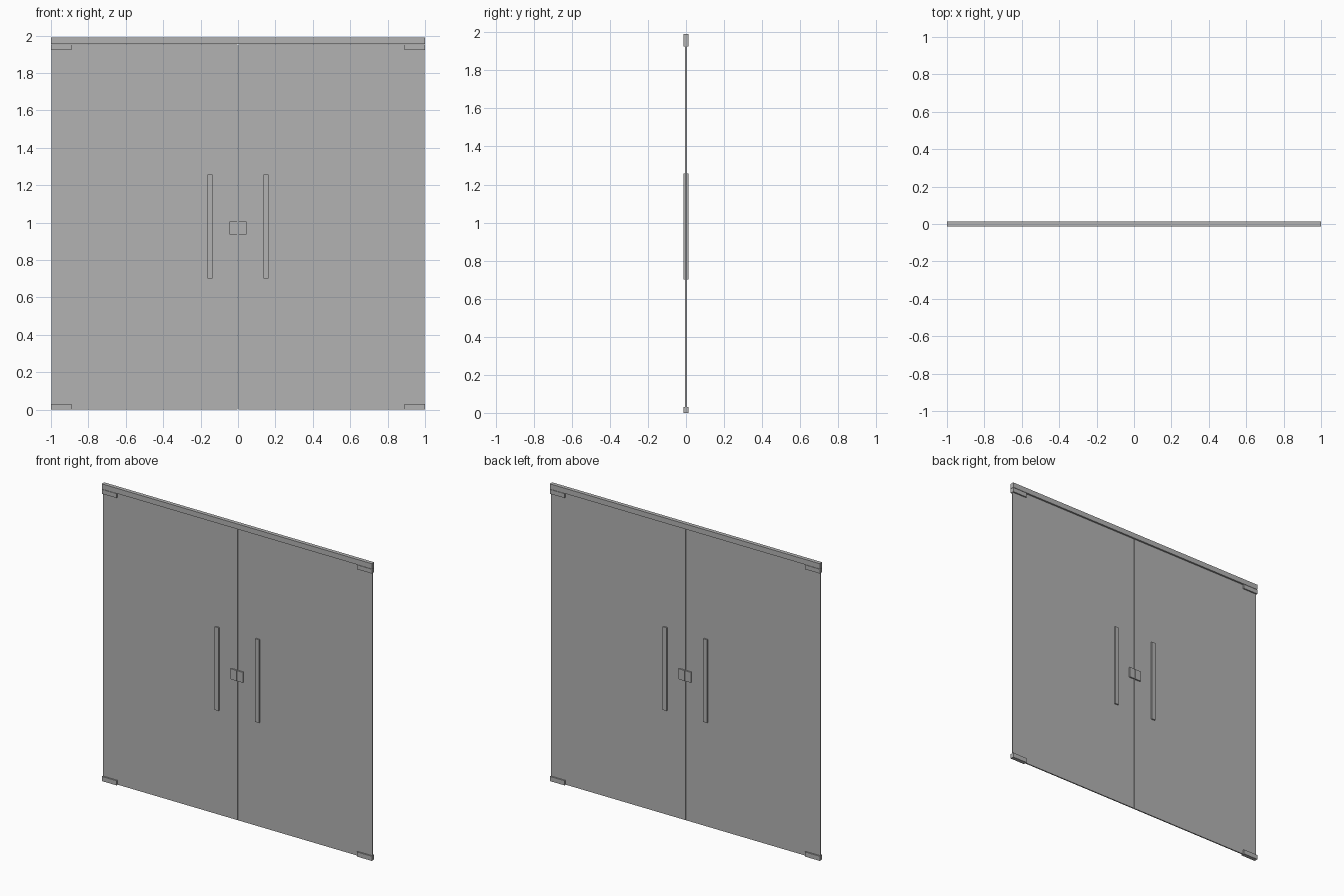
import bpy

cube = bpy.data.objects.get("Cube")
if cube:
    bpy.data.objects.remove(cube, do_unlink=True)

# One neutral grey for the whole door set
grey = bpy.data.materials.new("neutral_grey")
grey.use_nodes = True
colour = (0.45, 0.45, 0.45, 1)
grey.diffuse_color = colour
grey.node_tree.nodes["Principled BSDF"].inputs["Base Color"].default_value = colour

HEIGHT = 1.99
RAIL_BOTTOM = 1.955
FITTING_DEPTH = 0.026
GLASS_DEPTH = 0.008
SEAM = 0.0015


def box(name, x0, x1, z0, z1, depth):
    """Box spanning x0-x1 and z0-z1, centred on y = 0."""
    bpy.ops.mesh.primitive_cube_add(size=1, location=((x0 + x1) / 2, 0, (z0 + z1) / 2))
    part = bpy.context.object
    part.name = name
    part.scale = (abs(x1 - x0), depth, z1 - z0)
    bpy.ops.object.transform_apply(location=False, rotation=False, scale=True)
    part.data.materials.append(grey)
    return part


# Header rail across both leaves
box("top_rail", -1, 1, RAIL_BOTTOM, HEIGHT, FITTING_DEPTH)

# Each leaf: panel, corner patches, pull handle and half of the lock
for side, s in (("left", 1), ("right", -1)):
    box(side + "_glass_panel", s * SEAM, s * 0.998, 0.002, RAIL_BOTTOM - 0.002, GLASS_DEPTH)
    box(side + "_bottom_patch", s * 0.89, s, 0, 0.031, FITTING_DEPTH)
    box(side + "_top_patch", s * 0.89, s, 1.924, RAIL_BOTTOM - 0.002, FITTING_DEPTH)
    box(side + "_pull_handle", s * 0.136, s * 0.164, 0.70, 1.257, FITTING_DEPTH)
    box(side + "_lock_case", s * SEAM, s * 0.045, 0.937, 1.007, FITTING_DEPTH)
